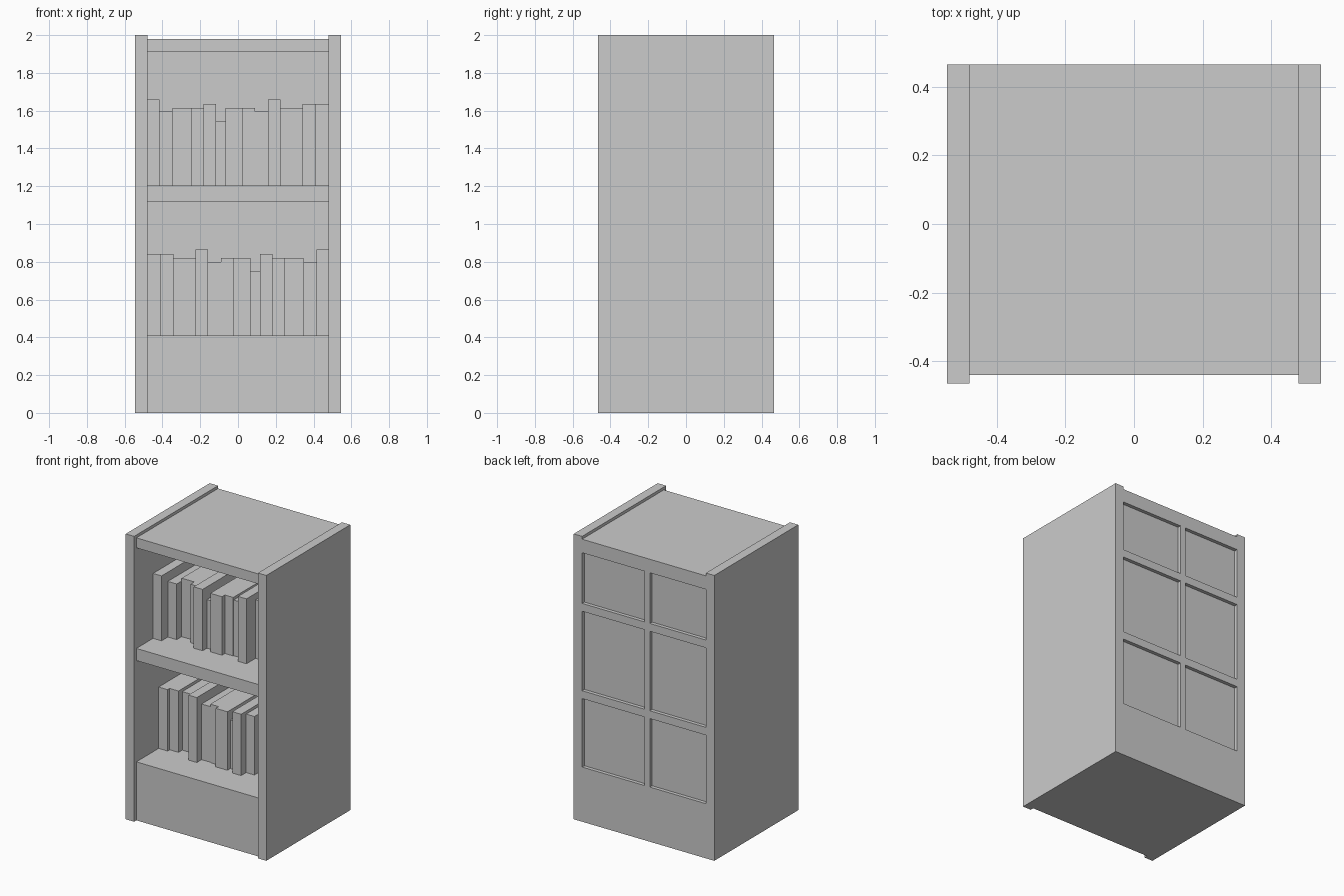
import bpy

cube = bpy.data.objects.get("Cube")
if cube:
    bpy.data.objects.remove(cube, do_unlink=True)

grey = bpy.data.materials.new("plain grey")
grey.use_nodes = True
COLOUR = (0.6, 0.6, 0.6, 1)
grey.diffuse_color = COLOUR
grey.node_tree.nodes["Principled BSDF"].inputs["Base Color"].default_value = COLOUR


def box(name, x, y, z):
    """Box spanning three (low, high) ranges."""
    spans = (x, y, z)
    bpy.ops.mesh.primitive_cube_add(size=1)
    ob = bpy.context.object
    ob.name = name
    for v in ob.data.vertices:
        v.co = [lo + (c + 0.5) * (hi - lo) for c, (lo, hi) in zip(v.co, spans)]
    ob.data.materials.append(grey)
    return ob


HALF, INNER = 0.545, 0.48
FRONT, LIP, WALL, PANE, BACK = -0.465, -0.44, 0.41, 0.44, 0.465
BASE_TOP, SHELF_TOP, TOP = 0.41, 1.205, 1.98
inside = (-INNER, INNER)

# Carcass: side boards, base, shelf and top
box("left_side", (INNER, HALF), (FRONT, BACK), (0, 2))
box("right_side", (-HALF, -INNER), (FRONT, BACK), (0, 2))
box("base", inside, (LIP, PANE), (0, BASE_TOP))
box("middle_shelf", inside, (LIP, WALL), (1.12, SHELF_TOP))
box("top_board", inside, (LIP, PANE), (1.91, TOP))
box("back_panel", inside, (WALL, PANE), (BASE_TOP, 1.91))

# Raised frame around the six sunken panels at the back
rails = [(0, 0.383), (0.863, 0.918), (1.475, 1.53), (1.885, TOP)]
for i, z in enumerate(rails):
    box(f"back_rail_{i + 1}", inside, (PANE, BACK), z)
for i, (low, high) in enumerate(zip(rails, rails[1:])):
    box(f"back_mullion_{i + 1}", (-0.045, -0.003), (PANE, BACK), (low[1], high[0]))

# Books as (width, height, front edge); the lower row mirrors the upper
books = [
    (0.065, 0.455, -0.255), (0.068, 0.39, -0.185), (0.097, 0.41, -0.13),
    (0.063, 0.41, -0.172), (0.068, 0.43, -0.228), (0.048, 0.34, -0.18),
    (0.09, 0.41, -0.212), (0.064, 0.41, -0.18), (0.07, 0.39, -0.175),
    (0.065, 0.455, -0.228), (0.116, 0.41, -0.128), (0.068, 0.43, -0.17),
    (0.068, 0.43, -0.193),
]
fit = 2 * INNER / sum(b[0] for b in books)
for row, floor, side in (("upper", SHELF_TOP, 1), ("lower", BASE_TOP, -1)):
    x = -INNER
    for i, (width, height, front) in enumerate(books):
        end = x + width * fit
        box(f"{row}_book_{i + 1}", sorted((side * x, side * end)),
            (front, WALL), (floor, floor + height))
        x = end
